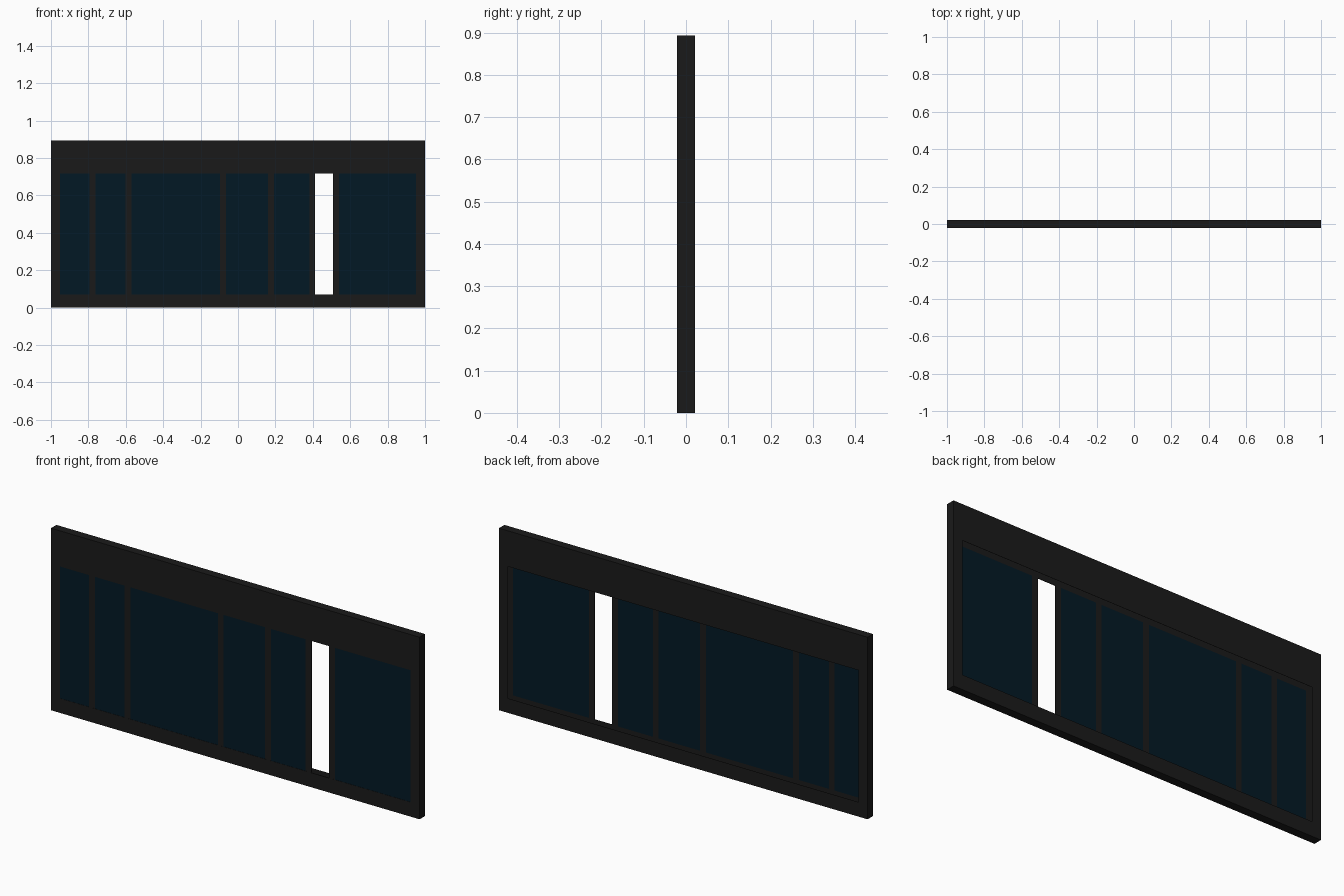
import bpy, bmesh

if "Cube" in bpy.data.objects:
    bpy.data.objects.remove(bpy.data.objects["Cube"])

def material(name, rgb):
    m = bpy.data.materials.new(name)
    m.diffuse_color = (*rgb, 1.0)
    m.use_nodes = True
    m.node_tree.nodes["Principled BSDF"].inputs["Base Color"].default_value = m.diffuse_color
    return m

BLACK = material("frame_black", (0.0103, 0.0103, 0.0103))
GLASS = material("dark_blue_glass", (0.0008, 0.0095, 0.0185))

HEIGHT, DEPTH = 0.893, 0.021          # overall height, half thickness
LEFT, RIGHT, LOW, HIGH = -0.952, 0.952, 0.071, 0.718   # opening

def add_object(name, bm, mat):
    bmesh.ops.recalc_face_normals(bm, faces=bm.faces)
    mesh = bpy.data.meshes.new(name)
    bm.to_mesh(mesh)
    bm.free()
    mesh.materials.append(mat)
    ob = bpy.data.objects.new(name, mesh)
    bpy.context.collection.objects.link(ob)
    return ob

def box(name, x0, x1, y0, y1, z0, z1, mat):
    bm = bmesh.new()
    bmesh.ops.create_cube(bm, size=1.0)
    for v in bm.verts:
        v.co = ((x0 + x1) / 2 + v.co.x * (x1 - x0),
                (y0 + y1) / 2 + v.co.y * (y1 - y0),
                (z0 + z1) / 2 + v.co.z * (z1 - z0))
    return add_object(name, bm, mat)

# Outer frame: a hollow channel ring, open towards the window
bm = bmesh.new()
def loop(x0, x1, z0, z1, y):
    return [bm.verts.new((x, y, z)) for x, z in ((x0, z0), (x1, z0), (x1, z1), (x0, z1))]
WALL = 0.003
outer = (-1, 1, 0, HEIGHT)
inside = (-1 + WALL, 1 - WALL, WALL, HEIGHT - WALL)
opening = (LEFT, RIGHT, LOW, HIGH)
rings = [loop(*outer, -DEPTH), loop(*outer, DEPTH),
         loop(*opening, DEPTH), loop(*opening, DEPTH - 0.001),
         loop(*inside, DEPTH - 0.001), loop(*inside, -DEPTH + WALL),
         loop(*opening, -DEPTH + WALL), loop(*opening, -DEPTH)]
for a, b in zip(rings, rings[1:] + rings[:1]):
    for i in range(4):
        j = (i + 1) % 4
        bm.faces.new((a[i], a[j], b[j], b[i]))
add_object("outer_frame", bm, BLACK)

# Vertical mullions, set almost flush with the front face
HALF = 0.0155
centres = [-0.778, -0.585, -0.080, 0.177, 0.397, 0.524]
for i, c in enumerate(centres):
    box(f"mullion_{i + 1}", c - HALF, c + HALF, -0.0205, -0.0175, LOW, HIGH, BLACK)

# Glass panes between the mullions; the narrow slot stays open
starts = [LEFT] + [c + HALF for c in centres]
ends = [c - HALF for c in centres] + [RIGHT]
for i, (a, b) in enumerate(zip(starts, ends)):
    if i != 5:
        box(f"glass_pane_{i + 1}", a, b, -0.0200, -0.0180, LOW, HIGH, GLASS)
